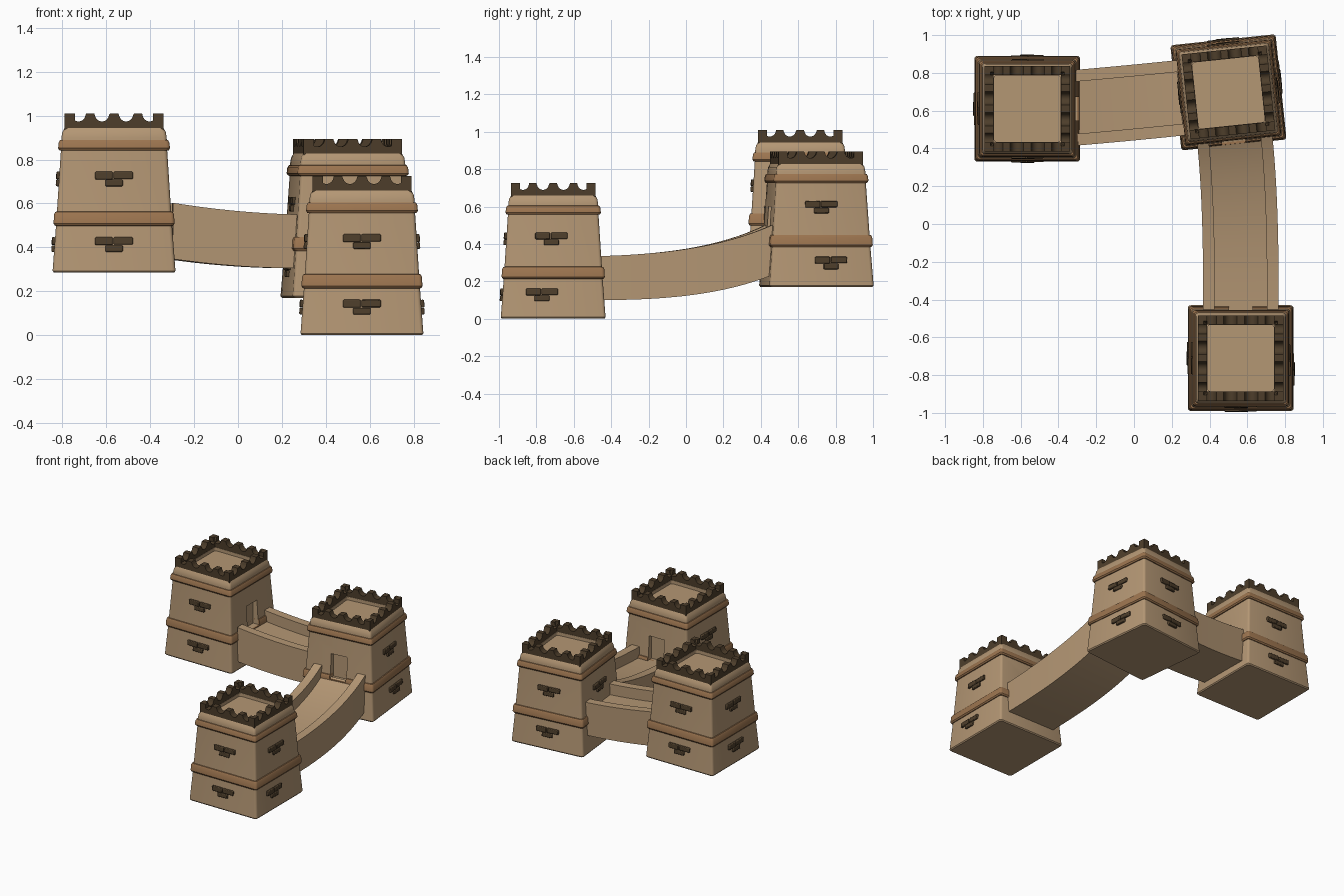
import bpy, bmesh, math
from mathutils import Matrix, Vector

if "Cube" in bpy.data.objects:
    bpy.data.objects.remove(bpy.data.objects["Cube"], do_unlink=True)


def material(name, rgb):
    m = bpy.data.materials.new(name)
    m.use_nodes = True
    m.diffuse_color = (*rgb, 1)
    m.node_tree.nodes["Principled BSDF"].inputs["Base Color"].default_value = (*rgb, 1)
    return m


SAND = material("sandstone", (0.456, 0.308, 0.175))
TRIM = material("brown_trim", (0.33, 0.175, 0.078))
DARK = material("dark_brick", (0.075, 0.048, 0.024))


def finish(bm, name, mat, matrix=Matrix(), bevel=0, smooth=True):
    bmesh.ops.recalc_face_normals(bm, faces=bm.faces)
    me = bpy.data.meshes.new(name)
    bm.to_mesh(me)
    bm.free()
    me.materials.append(mat)
    ob = bpy.data.objects.new(name, me)
    bpy.context.collection.objects.link(ob)
    ob.matrix_world = matrix
    bpy.ops.object.select_all(action='DESELECT')
    bpy.context.view_layer.objects.active = ob
    ob.select_set(True)
    if bevel:
        b = ob.modifiers.new("bevel", 'BEVEL')
        b.width, b.segments = bevel, 2
    if smooth:
        bpy.ops.object.shade_smooth_by_angle(angle=math.radians(35))
    return ob


def loft(rings):
    """Skin a list of point rings and cap both ends."""
    bm = bmesh.new()
    rows = [[bm.verts.new(p) for p in ring] for ring in rings]
    n = len(rows[0])
    for a, b in zip(rows, rows[1:]):
        for i in range(n):
            j = (i + 1) % n
            bm.faces.new((a[i], a[j], b[j], b[i]))
    bm.faces.new(rows[0])
    bm.faces.new(rows[-1])
    return bm


def rounded_square(half, z, r=0.016, seg=3):
    pts = []
    for k in range(4):
        a0 = k * math.pi / 2
        cx = (half - r) * (1 if k in (0, 3) else -1)
        cy = (half - r) * (1 if k in (0, 1) else -1)
        for s in range(seg + 1):
            a = a0 + s / seg * math.pi / 2
            pts.append((cx + r * math.cos(a), cy + r * math.sin(a), z))
    return pts


def box(bm, center, size, matrix=Matrix()):
    m = matrix @ Matrix.Translation(center) @ Matrix.Diagonal((*size, 1))
    bmesh.ops.create_cube(bm, size=1, matrix=m)


def cut(ob, cutter):
    bpy.context.view_layer.objects.active = ob
    mod = ob.modifiers.new("door_cut", 'BOOLEAN')
    mod.operation, mod.solver, mod.object = 'DIFFERENCE', 'EXACT', cutter
    bpy.ops.object.modifier_apply(modifier=mod.name)


BODY = [(0.274, 0), (0.28, 0.008), (0.264, 0.22), (0.242, 0.56), (0.24, 0.615),
        (0.236, 0.64), (0.225, 0.66), (0.176, 0.66), (0.176, 0.635)]


def wall_half(z):
    return 0.28 - 0.068 * z


def crenel_height(x):
    """Merlon top with four scooped gaps."""
    d = min(abs(abs(x) - c) for c in (0.055, 0.162))
    return 0.725 - 0.036 * math.sqrt(max(0, 1 - (d / 0.033) ** 2))


def tower(name, x, y, z, turn, door_side, door_z, shifts):
    place = Matrix.Translation((x, y, z)) @ Matrix.Rotation(math.radians(turn), 4, 'Z')
    body = finish(loft([rounded_square(h, q) for h, q in BODY]), name + "_body", SAND, place)
    # Rounded trim bands
    bands = []
    for label, h, lo, hi in (("lower", 0.276, 0.212, 0.28), ("upper", 0.255, 0.555, 0.607)):
        prof = [(h - 0.022, lo), (h - 0.006, lo + 0.002), (h, lo + 0.012),
                (h - 0.003, hi - 0.014), (h - 0.009, hi - 0.003), (h - 0.026, hi)]
        bands.append(finish(loft([rounded_square(a, q) for a, q in prof]),
                            f"{name}_{label}_band", TRIM, place))
    # Doorway recess, side 0 = front, counted anticlockwise from above
    side = Matrix.Rotation(door_side * math.pi / 2, 4, 'Z')
    bm = bmesh.new()
    box(bm, (0, -0.265, door_z + 0.09), (0.125, 0.09, 0.18), side)
    cutter = finish(bm, name + "_door_cutter", SAND, place, smooth=False)
    cutter.hide_render = True
    bpy.context.view_layer.update()
    cut(body, cutter)
    cut(bands[0], cutter)
    bpy.data.objects.remove(cutter, do_unlink=True)
    # Battlements with scooped gaps
    steps = 120
    xs = [-0.226 + 0.452 * i / steps for i in range(steps + 1)]
    outline = [(p, crenel_height(p)) for p in xs] + [(0.226, 0.65), (-0.226, 0.65)]
    bm = bmesh.new()
    for k in range(4):
        rot = Matrix.Rotation(k * math.pi / 2, 4, 'Z')
        f, b = [[bm.verts.new(rot @ Vector((p, d, q))) for p, q in outline]
                for d in (-0.226, -0.178)]
        bm.faces.new(f)
        bm.faces.new(b[::-1])
        for i in range(len(f)):
            j = (i + 1) % len(f)
            bm.faces.new((f[i], b[i], b[j], f[j]))
    finish(bm, name + "_battlements", DARK, place)
    # Exposed brick clusters on the sides without a door
    bm = bmesh.new()
    for k in range(4):
        if k == door_side:
            continue
        rot = Matrix.Rotation(k * math.pi / 2, 4, 'Z')
        for level, cz in enumerate((0.143, 0.442)):
            dx = shifts.get(k, (0, 0))[level]
            m = (rot @ Matrix.Translation((dx, -wall_half(cz), cz))
                 @ Matrix.Rotation(-0.068, 4, 'X'))
            box(bm, (-0.046, 0, 0), (0.08, 0.028, 0.036), m)
            box(bm, (0.042, 0, 0.001), (0.088, 0.024, 0.034), m)
            box(bm, (0, 0, -0.034), (0.08, 0.026, 0.03), m)
    finish(bm, name + "_bricks", DARK, place, bevel=0.005)


tower("left_front_tower", 0.565, -0.71, 0, 0, 2, 0.255, {1: (-0.06, -0.01)})
tower("left_back_tower", 0.5, 0.697, 0.17, 6, 0, 0.25, {1: (0.05, 0)})
tower("right_back_tower", -0.565, 0.61, 0.285, 0, 1, 0.24, {})


def bridge(name, p0, p1, p2, z0, rise, h0, h1, power):
    """Sweep a walled trough along a curved, rising path."""
    p0, p1, p2 = Vector(p0), Vector(p1), Vector(p2)
    rings, n = [], 24
    for i in range(n + 1):
        t = i / n
        c = p0 * (1 - t) ** 2 + p1 * 2 * t * (1 - t) + p2 * t * t
        d = ((p1 - p0) * (1 - t) + (p2 - p1) * t).normalized()
        s = Vector((d.y, -d.x))
        bottom = z0 + rise * t ** power
        top = bottom + h0 + (h1 - h0) * t
        deck = top - 0.08
        section = [(-0.2, bottom), (0.2, bottom), (0.2, top), (0.138, top),
                   (0.138, deck), (-0.138, deck), (-0.138, top), (-0.2, top)]
        rings.append([(c.x + s.x * w, c.y + s.y * w, q) for w, q in section])
    finish(loft(rings), name, SAND)


bridge("long_bridge", (0.565, -0.458), (0.57, 0.1), (0.533, 0.452), 0.1, 0.138, 0.235, 0.268, 2.2)
bridge("short_bridge", (0.255, 0.669), (-0.02, 0.64), (-0.313, 0.615), 0.305, 0.042, 0.245, 0.256, 2)
